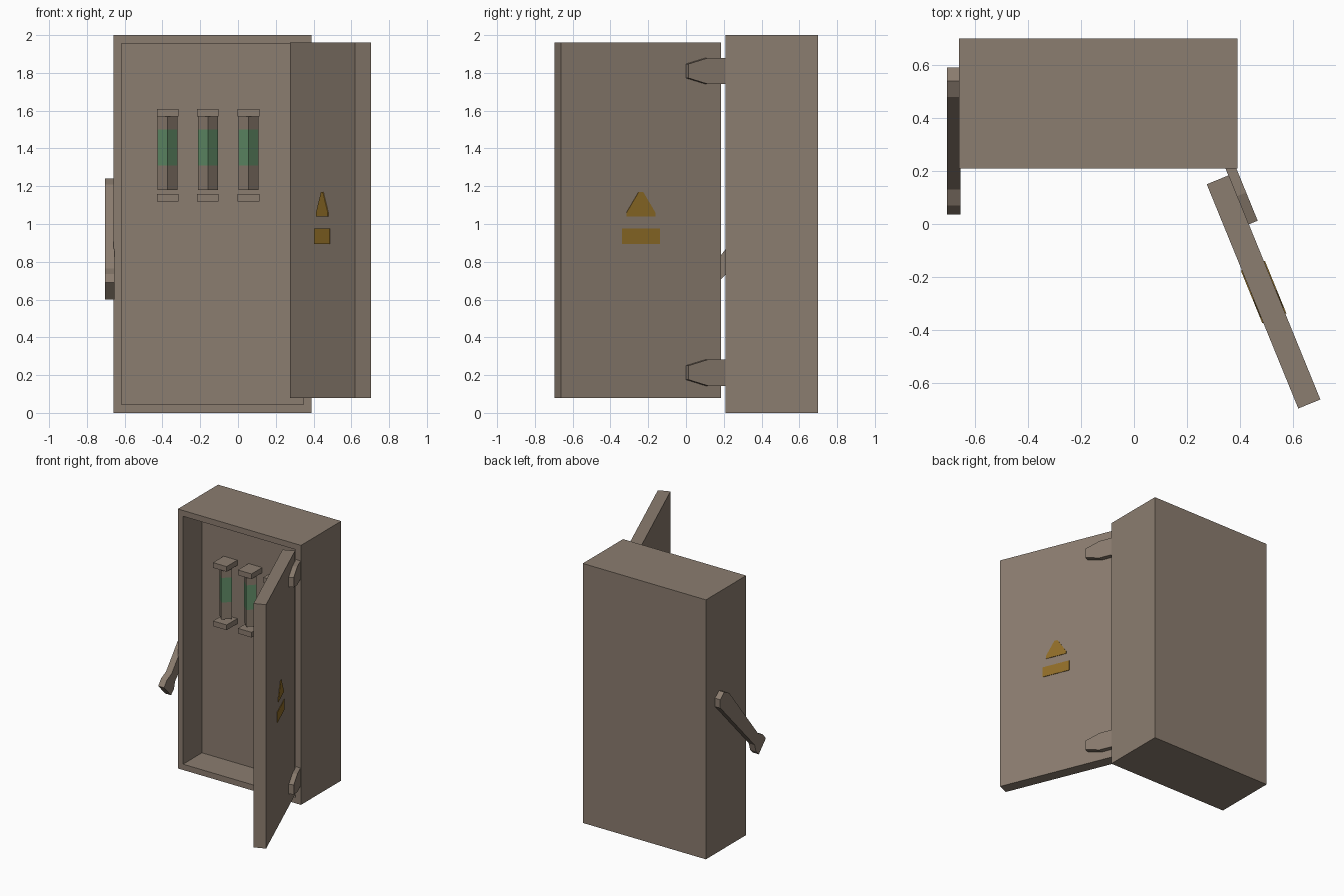
import bpy, bmesh, math
from mathutils import Vector, Matrix

if "Cube" in bpy.data.objects:
    bpy.data.objects.remove(bpy.data.objects["Cube"])


def material(name, rgb):
    m = bpy.data.materials.new(name)
    m.diffuse_color = (*rgb, 1)
    m.use_nodes = True
    m.node_tree.nodes["Principled BSDF"].inputs["Base Color"].default_value = m.diffuse_color
    return m


BROWN = material("drab_brown_metal", (0.26, 0.205, 0.16))
AMBER = material("amber_paint", (0.283, 0.156, 0.021))
GREEN = material("green_glass", (0.122, 0.27, 0.138))


def finish(name, bm, *mats):
    bmesh.ops.recalc_face_normals(bm, faces=bm.faces)
    me = bpy.data.meshes.new(name)
    bm.to_mesh(me)
    bm.free()
    for m in mats:
        me.materials.append(m)
    ob = bpy.data.objects.new(name, me)
    bpy.context.collection.objects.link(ob)
    return ob


def prism(name, pts, offset, mat, matrix=Matrix()):
    """Extrude a flat polygon of 3D points along an offset."""
    bm = bmesh.new()
    face = bm.faces.new([bm.verts.new(p) for p in pts])
    new = bmesh.ops.extrude_face_region(bm, geom=[face], use_keep_orig=True)["geom"]
    bmesh.ops.translate(bm, vec=Vector(offset),
                        verts=[v for v in new if isinstance(v, bmesh.types.BMVert)])
    bm.transform(matrix)
    return finish(name, bm, mat)


def box(name, lo, hi, mat, matrix=Matrix()):
    (x0, y0, z0), (x1, y1, z1) = lo, hi
    pts = [(x0, y0, z0), (x1, y0, z0), (x1, y1, z0), (x0, y1, z0)]
    return prism(name, pts, (0, 0, z1 - z0), mat, matrix)


# Cabinet: a box with a recessed front
bm = bmesh.new()
bmesh.ops.create_cube(bm, size=1)
bm.transform(Matrix.Translation((-0.135, 0.455, 1)) @ Matrix.Diagonal((1.05, 0.49, 2, 1)))
bm.normal_update()
front = [f for f in bm.faces if f.normal.y < -0.9]
bmesh.ops.inset_region(bm, faces=front, thickness=0.063)
bmesh.ops.translate(bm, verts=front[0].verts, vec=(0, 0.0, 0))
inner = bmesh.ops.extrude_face_region(bm, geom=front)["geom"]
bmesh.ops.translate(bm, vec=(0, 0.23, 0),
                    verts=[v for v in inner if isinstance(v, bmesh.types.BMVert)])
bmesh.ops.delete(bm, geom=[f for f in front if f.is_valid], context="FACES_ONLY")
finish("cabinet", bm, BROWN)

# Fuses: diamond-section tubes with a green band, between two brackets
for i, x in enumerate((-0.372, -0.16, 0.056)):
    bm = bmesh.new()
    bmesh.ops.create_cone(bm, cap_ends=True, segments=4, radius1=0.053, radius2=0.053,
                          depth=0.39, matrix=Matrix.Translation((x, 0.38, 1.375)))
    for z in (1.31, 1.5):
        bmesh.ops.bisect_plane(bm, geom=bm.verts[:] + bm.edges[:] + bm.faces[:],
                               plane_co=(0, 0, z), plane_no=(0, 0, 1))
    for f in bm.faces:
        f.material_index = int(1.31 < f.calc_center_median().z < 1.5)
    finish(f"fuse_tube_{i + 1}", bm, BROWN, GREEN)
    for part, z in (("lower", 1.12), ("upper", 1.57)):
        box(f"fuse_{part}_bracket_{i + 1}", (x - 0.058, 0.31, z), (x + 0.058, 0.45, z + 0.04), BROWN)

# Door frame: X runs along the door, Y points out of its outer face
DOOR = Matrix(((0.378, 0.926, 0, 0.358), (-0.926, 0.378, 0, 0.184), (0, 0, 1, 0), (0, 0, 0, 1)))
box("door", (0, -0.09, 0.08), (0.914, 0, 1.96), BROWN, DOOR)

# Warning mark on both faces: blunt triangle over a bar
for side, y in (("outer", -0.002), ("inner", -0.094)):
    tri = [(0.375, 1.04), (0.54, 1.04), (0.54, 1.06), (0.47, 1.17), (0.445, 1.17), (0.375, 1.06)]
    bar = [(0.35, 0.895), (0.565, 0.895), (0.565, 0.975), (0.35, 0.975)]
    for part, pts in (("triangle", tri), ("bar", bar)):
        prism(f"warning_{part}_{side}", [(s, y, z) for s, z in pts], (0, 0.006, 0), AMBER, DOOR)

# Hinges: tapered straps on the outer face
for part, z in (("lower", 0.213), ("upper", 1.81)):
    half = [(-0.04, 0.07), (0.085, 0.07), (0.2, 0.037)]
    pts = [(s, -0.002, z + h) for s, h in half] + [(s, -0.002, z - h) for s, h in reversed(half)]
    prism(f"{part}_hinge", pts, (0, 0.038, 0), BROWN, DOOR)

# Switch lever on the left side
lever = [(0.59, 1.20), (0.54, 1.24), (0.48, 1.21), (0.13, 0.765), (0.07, 0.735), (0.035, 0.69),
         (0.12, 0.60), (0.155, 0.635), (0.17, 0.69), (0.56, 1.105), (0.59, 1.135)]
prism("switch_lever", [(-0.705, y, z) for y, z in lever], (0.05, 0, 0), BROWN)
